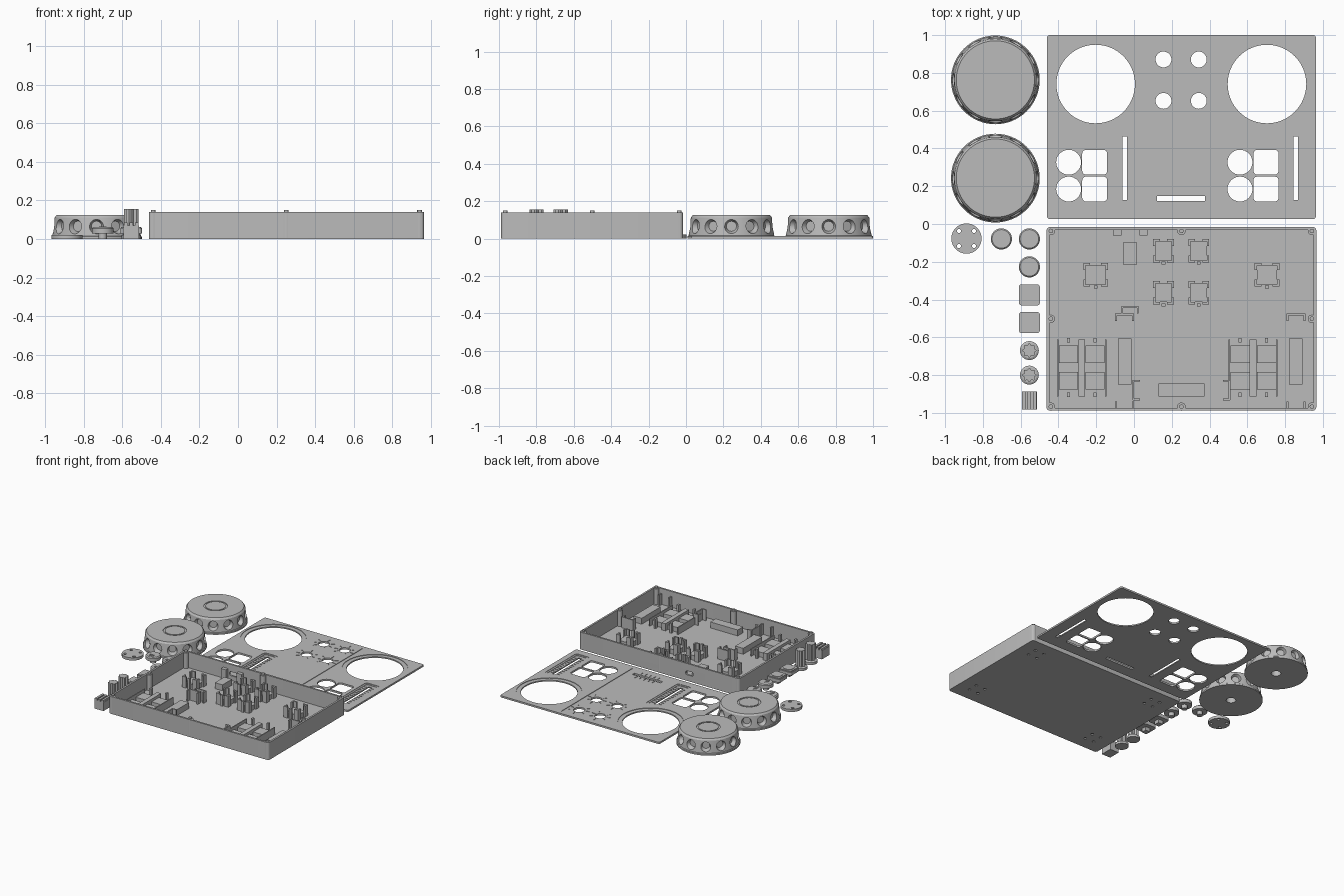
import bpy, bmesh, math
from mathutils import Matrix, Vector

if "Cube" in bpy.data.objects:
    bpy.data.objects.remove(bpy.data.objects["Cube"])

grey = bpy.data.materials.new("plain grey plastic")
grey.use_nodes = True
grey.diffuse_color = (0.5, 0.5, 0.5, 1)
grey.node_tree.nodes["Principled BSDF"].inputs["Base Color"].default_value = (0.5, 0.5, 0.5, 1)

DECKS = (0, 0.907)      # x shift between the two identical decks


# ---- helpers ----
def circle(x, y, r, n=32):
    return [(x + r * math.cos(math.tau * i / n), y + r * math.sin(math.tau * i / n)) for i in range(n)]


def rounded(x, y, hx, hy, r, n=5):
    pts = []
    for q, (sx, sy) in enumerate(((1, 1), (-1, 1), (-1, -1), (1, -1))):
        for i in range(n + 1):
            a = math.pi / 2 * (q + i / n)
            pts.append((x + sx * (hx - r) + r * math.cos(a), y + sy * (hy - r) + r * math.sin(a)))
    return pts


def bar(x, y, hx, hy, angle=0):
    c, s = math.cos(angle), math.sin(angle)
    return [(x + c * u - s * v, y + s * u + c * v)
            for u, v in ((-hx, -hy), (hx, -hy), (hx, hy), (-hx, hy))]


def prism(bm, pts, z0, z1):
    face = bm.faces.new([bm.verts.new((x, y, z0)) for x, y in pts])
    top = bmesh.ops.extrude_face_region(bm, geom=[face])["geom"]
    bmesh.ops.translate(bm, vec=(0, 0, z1 - z0), verts=[v for v in top if isinstance(v, bmesh.types.BMVert)])


def lathe(bm, profile, x, y, n=64):
    verts = [bm.verts.new((x + r, y, z)) for r, z in profile]
    edges = [bm.edges.new(p) for p in zip(verts, verts[1:])]
    bmesh.ops.spin(bm, geom=verts + edges, cent=(x, y, 0), axis=(0, 0, 1), angle=math.tau, steps=n)
    bmesh.ops.remove_doubles(bm, verts=bm.verts, dist=1e-5)


def make(name, bm):
    bmesh.ops.recalc_face_normals(bm, faces=bm.faces)
    mesh = bpy.data.meshes.new(name)
    bm.to_mesh(mesh)
    bm.free()
    mesh.materials.append(grey)
    obj = bpy.data.objects.new(name, mesh)
    bpy.context.collection.objects.link(obj)
    return obj


def cut(obj, bm):
    cutter = make("cutter", bm)
    cutter.hide_render = True
    mod = obj.modifiers.new("cut", "BOOLEAN")
    mod.operation, mod.solver, mod.object = "DIFFERENCE", "EXACT", cutter
    graph = bpy.context.evaluated_depsgraph_get()
    mesh = bpy.data.meshes.new_from_object(obj.evaluated_get(graph))
    obj.modifiers.clear()
    obj.data = mesh
    mesh.materials.clear()
    mesh.materials.append(grey)
    bpy.data.objects.remove(cutter)


# ---- top panel with recesses, then through openings ----
T = 0.014
bm = bmesh.new()
prism(bm, rounded(0.251, 0.513, 0.712, 0.487, 0.015), 0, T)
panel = make("top_panel", bm)

shallow, deep, through, marks = (bmesh.new() for _ in range(4))
for d in DECKS:
    prism(shallow, circle(d - 0.203, 0.741, 0.241, 64), T - 0.004, 1)
    prism(through, circle(d - 0.203, 0.741, 0.208, 64), -1, 1)
    prism(shallow, rounded(d - 0.05, 0.293, 0.063, 0.208, 0.025), T - 0.003, 1)
    prism(deep, rounded(d - 0.05, 0.293, 0.048, 0.193, 0.015), T - 0.006, 1)
    prism(through, bar(d - 0.05, 0.295, 0.012, 0.168), -1, 1)
    for y in (0.327, 0.185):
        prism(through, circle(d - 0.346, y, 0.066), -1, 1)
        prism(through, rounded(d - 0.208, y, 0.066, 0.066, 0.02), -1, 1)
    for i in range(11):
        for s in (-1, 1):
            prism(marks, bar(d - 0.05 + s * 0.03, 0.145 + i * 0.03, 0.011, 0.003), T - 0.007, T - 0.003)
for x in (0.156, 0.343):
    for y in (0.871, 0.652):
        prism(through, circle(x, y, 0.042), -1, 1)
        for deg in (90, 150, 30, 190, -10, 230, -50):
            a = math.radians(deg)
            prism(shallow, bar(x + 0.067 * math.cos(a), y + 0.067 * math.sin(a), 0.014, 0.003, a), T - 0.004, 1)
prism(shallow, bar(0.435, 0.512, 0.003, 0.454), T - 0.004, 1)
prism(through, bar(0.25, 0.134, 0.127, 0.013), -1, 1)
for i in range(-2, 3):
    for y in (0.172, 0.095):
        prism(shallow, bar(0.25 + i * 0.038, y, 0.003, 0.014), T - 0.004, 1)
for cutter in (shallow, deep, through):
    cut(panel, cutter)
make("fader_scale_marks", marks)

# ---- open case with port hole and blind foot holes ----
bm = bmesh.new()
prism(bm, rounded(0.251, -0.502, 0.714, 0.486, 0.018), 0, 0.14)
case = make("case_shell", bm)
bm = bmesh.new()
prism(bm, rounded(0.251, -0.502, 0.699, 0.471, 0.008), 0.012, 1)
for sx in (-1, 1):
    for sy in (-1, 1):
        for u in (-0.04, 0.04):
            for v in (-0.04, 0.04):
                prism(bm, circle(0.251 + sx * 0.56 + u, -0.502 + sy * 0.34 + v, 0.011, 16), -1, 0.008)
cut(case, bm)
bm = bmesh.new()
prism(bm, rounded(-0.02, 0.065, 0.034, 0.016, 0.012), -0.05, 0.05)
bmesh.ops.rotate(bm, matrix=Matrix.Rotation(math.pi / 2, 3, "X"), verts=bm.verts)
cut(case, bm)

# ---- screw posts ----
bm = bmesh.new()
for x in (-0.44, 0.251, 0.942):
    for y in (-0.037, -0.502, -0.967):
        if (x, y) != (0.251, -0.502):
            prism(bm, circle(x, y, 0.022, 24), 0.005, 0.138)
            prism(bm, circle(x, y, 0.012, 16), 0.13, 0.15)
make("screw_posts", bm)


# ---- component holders on the case floor ----
def block(x, y, hx, hy, top):
    prism(holders, bar(x, y, hx, hy), 0.008, top)


def clip(x, y, hx, hy):
    block(x, y, hx, hy, 0.05)
    for sx in (-1, 1):
        for sy in (-1, 1):
            block(x + sx * (hx + 0.006), y + sy * (hy - 0.006), 0.006, 0.018, 0.1)
            block(x + sx * (hx - 0.006), y + sy * (hy + 0.006), 0.018, 0.006, 0.1)
    block(x, y - hy - 0.014, 0.01, 0.008, 0.1)


holders = bmesh.new()
for x in (0.156, 0.343):
    for y in (-0.142, -0.364):
        clip(x, y, 0.043, 0.05)
for d in DECKS:
    clip(d - 0.203, -0.269, 0.053, 0.05)
    for x in (-0.346, -0.206):
        for y in (-0.69, -0.83):
            block(d + x, y, 0.05, 0.047, 0.05)
        for y in (-0.615, -0.905):
            block(d + x, y, 0.008, 0.012, 0.09)
    block(d - 0.277, -0.762, 0.018, 0.15, 0.07)
    for s in (-1, 1):
        block(d - 0.277 + s * 0.127, -0.762, 0.004, 0.15, 0.07)
    block(d - 0.05, -0.728, 0.036, 0.121, 0.06)
    block(d - 0.05, -0.479, 0.05, 0.005, 0.1)
    for s in (-1, 1):
        block(d - 0.05 + s * 0.045, -0.495, 0.005, 0.018, 0.1)
        block(d - 0.05 + s * 0.045, -0.96, 0.005, 0.02, 0.1)
block(0.251, -0.879, 0.122, 0.035, 0.06)
for s in (-1, 1):
    block(0.251 + s * 0.255, -0.88, 0.005, 0.053, 0.1)
    for y in (-0.83, -0.93):
        block(0.251 + s * 0.238, y, 0.018, 0.005, 0.1)
block(-0.021, -0.156, 0.034, 0.06, 0.06)
for x in (-0.088, 0.05):
    block(x, -0.04, 0.022, 0.02, 0.1)
block(-0.02, -0.44, 0.045, 0.005, 0.1)
block(-0.063, -0.455, 0.005, 0.018, 0.1)
block(0.02, -0.455, 0.005, 0.018, 0.1)
make("component_holders", holders)

# ---- jog wheels with dimpled sides ----
profile = [(0, 0.08), (0.036, 0.08), (0.036, 0), (0.235, 0), (0.235, 0.012), (0.229, 0.016),
           (0.217, 0.112), (0.207, 0.125), (0.086, 0.125), (0.086, 0.12), (0.074, 0.12), (0.074, 0.125), (0, 0.125)]
for name, y in (("rear", 0.763), ("front", 0.243)):
    bm = bmesh.new()
    lathe(bm, profile, -0.734, y)
    wheel = make(name + "_jog_wheel", bm)
    bm = bmesh.new()
    for i in range(12):
        a = math.tau * i / 12
        out = Vector((math.cos(a), math.sin(a), 0))
        place = Matrix.Translation(Vector((-0.734, y, 0.066)) + out * 0.222) @ out.to_track_quat("Z", "Y").to_matrix().to_4x4()
        bmesh.ops.create_cone(bm, cap_ends=True, segments=24, radius1=0.027, radius2=0.048, depth=0.056, matrix=place)
    cut(wheel, bm)

# ---- foot disc ----
bm = bmesh.new()
prism(bm, circle(-0.887, -0.077, 0.08, 48), 0, 0.022)
foot = make("foot_disc", bm)
bm = bmesh.new()
for u in (-0.04, 0.04):
    for v in (-0.04, 0.04):
        prism(bm, circle(-0.887 + u, -0.077 + v, 0.011, 16), -1, 1)
cut(foot, bm)

# ---- round and square buttons: cap on a stem, with raised marks ----
for i, (x, y) in enumerate(((-0.702, -0.079), (-0.554, -0.079), (-0.554, -0.227))):
    bm = bmesh.new()
    lathe(bm, [(0, 0), (0.022, 0), (0.022, 0.03), (0.056, 0.03), (0.056, 0.055), (0.049, 0.062), (0, 0.062)], x, y, 40)
    prism(bm, [(x - 0.02, y - 0.012), (x + 0.02, y - 0.012), (x, y + 0.016)], 0.06, 0.066)
    prism(bm, bar(x, y - 0.024, 0.02, 0.004), 0.06, 0.066)
    make("round_button_%d" % (i + 1), bm)
for i, y in enumerate((-0.375, -0.522)):
    bm = bmesh.new()
    prism(bm, bar(-0.554, y, 0.022, 0.022), 0, 0.035)
    prism(bm, rounded(-0.554, y, 0.056, 0.056, 0.016), 0.03, 0.056)
    prism(bm, rounded(-0.554, y, 0.05, 0.05, 0.014), 0.05, 0.062)
    prism(bm, rounded(-0.554, y, 0.036, 0.036, 0.02), 0.06, 0.065)
    make("square_button_%d" % (i + 1), bm)

# ---- fluted knobs ----
for i, y in enumerate((-0.67, -0.80)):
    bm = bmesh.new()
    lathe(bm, [(0, 0), (0.05, 0), (0.05, 0.02), (0.04, 0.026), (0, 0.026)], -0.554, y, 40)
    flutes = [(-0.554 + r * math.cos(a), y + r * math.sin(a)) for k in range(48)
              for a in [math.tau * k / 48] for r in [0.033 + 0.005 * math.cos(8 * a)]]
    prism(bm, flutes, 0.02, 0.155)
    make("knob_%d" % (i + 1), bm)

# ---- fader cap with grip ridges ----
bm = bmesh.new()
prism(bm, bar(-0.554, -0.934, 0.04, 0.048), 0, 0.07)
for s in (-1, 0, 1):
    prism(bm, bar(-0.554 + s * 0.029, -0.934, 0.009, 0.048), 0.06, 0.085)
make("fader_cap", bm)

# ---- smooth curved sides, crisp edges ----
bpy.ops.object.select_all(action="DESELECT")
for obj in bpy.context.scene.objects:
    if obj.type == "MESH":
        obj.select_set(True)
        bpy.context.view_layer.objects.active = obj
bpy.ops.object.shade_smooth_by_angle(angle=math.radians(30))
